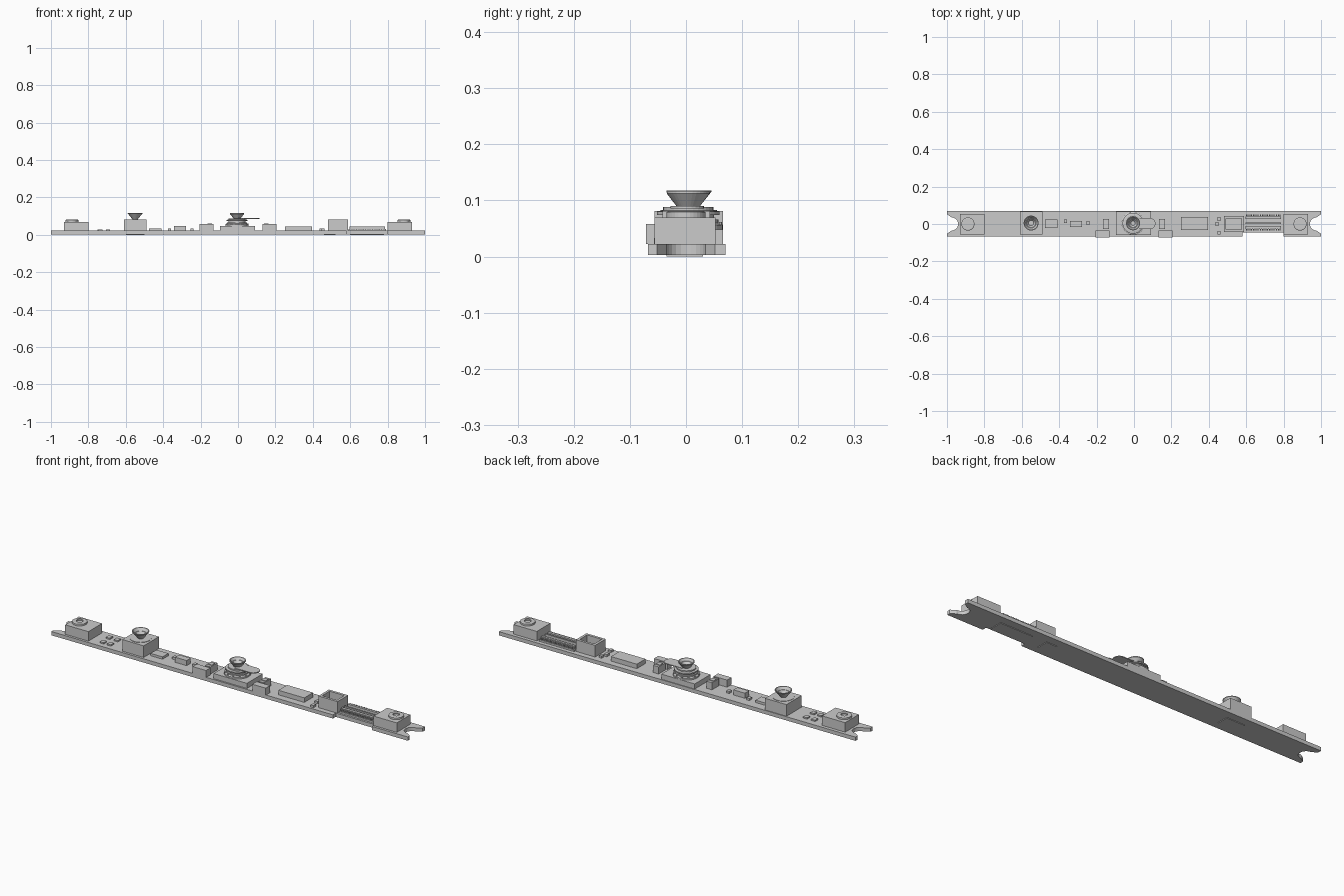
import bpy, bmesh, math

if "Cube" in bpy.data.objects:
    bpy.data.objects.remove(bpy.data.objects["Cube"])

TOP = 0.022  # upper face of the circuit board


def make(name, bm):
    bmesh.ops.recalc_face_normals(bm, faces=bm.faces)
    me = bpy.data.meshes.new(name)
    bm.to_mesh(me)
    bm.free()
    ob = bpy.data.objects.new(name, me)
    bpy.context.collection.objects.link(ob)
    return ob


def prism(name, pts, z0, z1):
    bm = bmesh.new()
    f = bm.faces.new([bm.verts.new((x, y, z0)) for x, y in pts])
    r = bmesh.ops.extrude_face_region(bm, geom=[f])
    for v in r['geom']:
        if isinstance(v, bmesh.types.BMVert):
            v.co.z = z1
    return make(name, bm)


def box(name, x0, x1, y0, y1, z1, z0=TOP):
    return prism(name, [(x0, y0), (x1, y0), (x1, y1), (x0, y1)], z0, z1)


def lathe(name, cx, cy, prof, n=32):
    # closed profile of (radius, z) points revolved around a vertical axis
    bm = bmesh.new()
    rings = []
    for r, z in prof:
        if r == 0:
            rings.append([bm.verts.new((cx, cy, z))] * n)
        else:
            rings.append([bm.verts.new((cx + r * math.cos(2 * math.pi * i / n),
                                        cy + r * math.sin(2 * math.pi * i / n), z)) for i in range(n)])
    for a, b in zip(rings, rings[1:]):
        for i in range(n):
            j = (i + 1) % n
            bm.faces.new(list(dict.fromkeys([a[i], a[j], b[j], b[i]])))
    return make(name, bm)


def frame(name, x0, x1, y0, y1, z1, wall, depth):
    # box with a rectangular recess in its top
    ob = box(name, x0, x1, y0, y1, z1)
    bm = bmesh.new()
    bm.from_mesh(ob.data)
    bm.faces.ensure_lookup_table()
    top = max(bm.faces, key=lambda f: f.calc_center_median().z)
    bmesh.ops.inset_region(bm, faces=[top], thickness=wall)
    r = bmesh.ops.extrude_face_region(bm, geom=[top])
    for v in r['geom']:
        if isinstance(v, bmesh.types.BMVert):
            v.co.z -= depth
    bmesh.ops.delete(bm, geom=[top], context='FACES')
    bm.to_mesh(ob.data)
    bm.free()
    return ob


# Circuit board with a rounded notch in each end and a step along the front
arc = [(0.975 - 0.035 * math.cos(a), 0.035 * math.sin(a))
       for a in [math.radians(-90 + 15 * i) for i in range(13)]]
right_end = [(1, -0.052)] + arc + [(1, 0.052)]
outline = [(-1, -0.068), (0.58, -0.068), (0.58, -0.045), (0.8, -0.045), (0.8, -0.068), (1, -0.068)]
outline += right_end + [(1, 0.07), (-1, 0.07)] + [(-x, y) for x, y in reversed(right_end)]
prism("circuit_board", outline, 0.003, TOP)

# Thin plates underneath
box("bottom_plate_right", 0.6, 0.78, -0.035, 0.03, 0.003, 0)
box("bottom_plate_middle", 0.46, 0.52, -0.03, 0.03, 0.003, 0)
box("bottom_plate_left", -0.6, -0.5, -0.03, 0.03, 0.003, 0)

# End blocks with a raised round ring on top
for s, side in ((-1, "left"), (1, "right")):
    x0, x1 = sorted((s * 0.80, s * 0.93))
    box("end_block_" + side, x0, x1, -0.056, 0.053, 0.07)
    lathe("end_ring_" + side, s * 0.888, 0,
          [(0, 0.07), (0.035, 0.07), (0.035, 0.079), (0.031, 0.081), (0.016, 0.081), (0.016, 0.075), (0, 0.075)])

# Left camera: block and hollow funnel lens
box("left_camera_block", -0.61, -0.49, -0.056, 0.066, 0.081)
lathe("left_camera_lens", -0.55, 0.005,
      [(0, 0.078), (0.014, 0.078), (0.014, 0.083), (0.040, 0.115), (0.040, 0.118), (0.036, 0.118),
       (0.027, 0.105), (0.024, 0.105), (0.014, 0.09), (0, 0.09)])
lathe("left_camera_collar", -0.55, 0.005, [(0, 0.08), (0.05, 0.08), (0.05, 0.083), (0, 0.083)])

# Centre camera: base, stacked barrel, tabbed plate and funnel lens
box("centre_camera_base", -0.095, 0.092, -0.06, 0.066, 0.048)
CX, CY = -0.005, 0.004
lathe("centre_camera_barrel", CX, CY,
      [(0, 0.048), (0.062, 0.048), (0.062, 0.056), (0.054, 0.06), (0.054, 0.066), (0.046, 0.066),
       (0.046, 0.074), (0.056, 0.074), (0.056, 0.08), (0.045, 0.082), (0.045, 0.088), (0, 0.088)])
tab = [(0.085 + 0.03 * math.cos(math.radians(a)), 0.002 + 0.03 * math.sin(math.radians(a)))
       for a in range(-90, 91, 15)]
prism("centre_camera_tab", [(0.0, -0.028)] + tab + [(0.0, 0.032)], 0.086, 0.090)
lathe("centre_camera_lens", CX, CY,
      [(0, 0.086), (0.018, 0.086), (0.038, 0.112), (0.038, 0.116), (0.034, 0.116),
       (0.026, 0.105), (0.022, 0.105), (0.012, 0.094), (0, 0.094)])
for i in range(12):
    a = 2 * math.pi * (i + 0.5) / 12
    lathe(f"barrel_stud_{i}", CX + 0.058 * math.cos(a), CY + 0.058 * math.sin(a),
          [(0, 0.05), (0.004, 0.05), (0.004, 0.062), (0, 0.062)], 8)

# Right camera: open square frame with a sensor inside
frame("right_camera_frame", 0.48, 0.588, -0.042, 0.043, 0.081, 0.018, 0.035)
box("right_camera_sensor", 0.515, 0.553, -0.016, 0.016, 0.05, 0.045)

# Pin connector: body, raised rails and two rows of pins
box("connector_body", 0.592, 0.79, -0.035, 0.05, 0.03)
for k, (y0, y1) in enumerate(((-0.026, -0.012), (0.0, 0.008), (0.028, 0.04))):
    box(f"connector_rail_{k}", 0.595, 0.785, y0, y1, 0.044)
for i in range(20):
    x = 0.598 + i * 0.0095
    box(f"front_pin_{i}", x, x + 0.005, -0.034, -0.024, 0.041)
    box(f"back_pin_{i}", x, x + 0.005, 0.038, 0.050, 0.041)

# Chips and connectors on the board: x0, x1, y0, y1, top
chips = [(0.25, 0.395, -0.033, 0.037, 0.045), (-0.475, -0.408, -0.022, 0.025, 0.034),
         (-0.342, -0.277, -0.016, 0.016, 0.048)]
for i, c in enumerate(chips):
    box(f"chip_{i}", *c)
for s, side in ((-1, "left"), (1, "right")):
    x0, x1 = sorted((s * 0.13, s * 0.205))
    box("edge_socket_" + side, x0, x1, -0.071, -0.036, 0.058)
    x0, x1 = sorted((s * 0.135, s * 0.165))
    box("upright_part_" + side, x0, x1, -0.027, 0.027, 0.058)
    box("upright_cap_" + side, x0 + 0.003, x1 - 0.003, -0.012, 0.012, 0.061)

# Small components
for i, (x, y) in enumerate([(-0.74, 0.026), (-0.695, 0.026), (-0.735, -0.03), (-0.695, -0.03)]):
    box(f"resistor_{i}", x - 0.011, x + 0.011, y - 0.012, y + 0.012, 0.029)
for i, (x, y) in enumerate([(-0.365, 0.015), (-0.245, 0.005), (0.455, 0.027), (0.445, 0.0), (0.455, -0.047)]):
    box(f"capacitor_{i}", x - 0.008, x + 0.008, y - 0.010, y + 0.010, 0.033)
